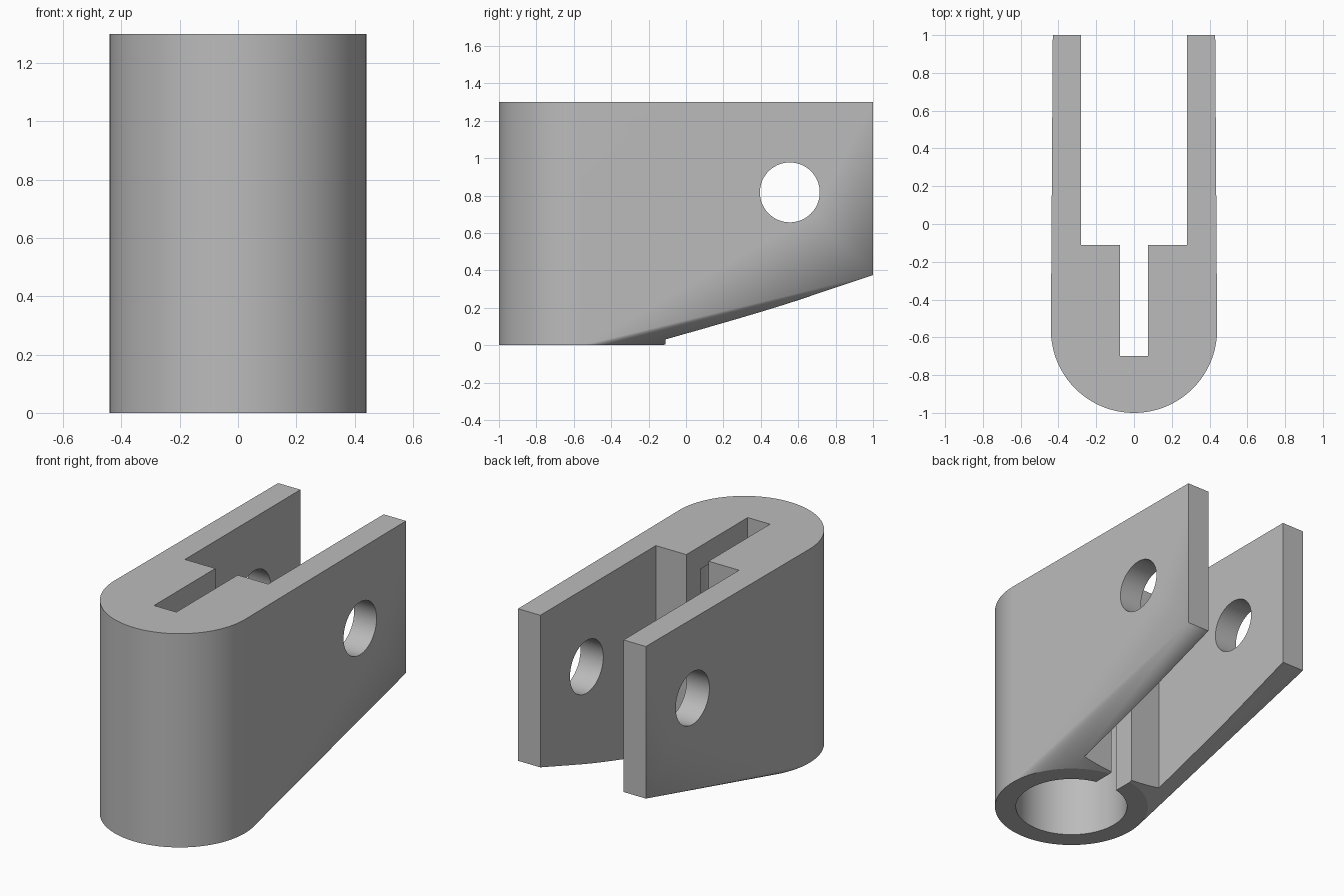
import bpy, bmesh, math
from mathutils import Matrix

if "Cube" in bpy.data.objects:
    bpy.data.objects.remove(bpy.data.objects["Cube"])

R, CY, H = 0.44, -0.56, 1.30      # nose radius, nose centre, height
SEG = 192

grey = bpy.data.materials.new("plain_grey")
grey.diffuse_color = (0.5, 0.5, 0.5, 1)
grey.use_nodes = True
grey.node_tree.nodes["Principled BSDF"].inputs["Base Color"].default_value = grey.diffuse_color


def make_object(name, bm):
    mesh = bpy.data.meshes.new(name)
    bmesh.ops.recalc_face_normals(bm, faces=bm.faces)
    bm.to_mesh(mesh)
    bm.free()
    obj = bpy.data.objects.new(name, mesh)
    bpy.context.collection.objects.link(obj)
    return obj


def box(name, x0, x1, y0, y1, z0, z1):
    bm = bmesh.new()
    bmesh.ops.create_cube(bm, size=1, matrix=Matrix.Translation(
        ((x0 + x1) / 2, (y0 + y1) / 2, (z0 + z1) / 2))
        @ Matrix.Diagonal((x1 - x0, y1 - y0, z1 - z0, 1)))
    return make_object(name, bm)


def cylinder(name, radius, depth, matrix, segments):
    bm = bmesh.new()
    bmesh.ops.create_cone(bm, cap_ends=True, segments=segments, radius1=radius,
                          radius2=radius, depth=depth, matrix=matrix)
    return make_object(name, bm)


# Clevis body: round nose hulled to a raised, slightly narrower back edge
bm = bmesh.new()
for z in (0, H):
    for i in range(SEG):
        a = 2 * math.pi * i / SEG
        bm.verts.new((R * math.cos(a), CY + R * math.sin(a), z))
for x in (-0.43, 0.43):
    for z in (0.375, H):
        bm.verts.new((x, 1.0, z))
hull = bmesh.ops.convex_hull(bm, input=bm.verts)
loose = [v for v in bm.verts if not v.link_faces]
bmesh.ops.delete(bm, geom=loose, context='VERTS')
bmesh.ops.dissolve_limit(bm, angle_limit=math.radians(0.2),
                         verts=bm.verts, edges=bm.edges)
body = make_object("clevis_body", bm)
body.data.materials.append(grey)

# Cutters: fork gap, narrow slot, blind socket from below, cross pin hole
cutters = [
    box("fork_gap_cutter", -0.28, 0.28, -0.11, 1.2, -0.2, 1.5),
    box("narrow_slot_cutter", -0.075, 0.075, -0.70, 0.1, -0.25, 1.55),
    cylinder("socket_cutter", 0.32, 1.36,
             Matrix.Translation((0, CY, 0.48)), 128),
    cylinder("pin_hole_cutter", 0.16, 1.4,
             Matrix.Translation((0, 0.555, 0.817))
             @ Matrix.Rotation(math.pi / 2, 4, 'Y'), 96),
]
bpy.context.view_layer.objects.active = body
for cutter in cutters:
    mod = body.modifiers.new(cutter.name, 'BOOLEAN')
    mod.operation = 'DIFFERENCE'
    mod.solver = 'EXACT'
    mod.object = cutter
    bpy.ops.object.modifier_apply(modifier=mod.name)
for cutter in cutters:
    bpy.data.objects.remove(cutter)

# Smooth round walls, crisp edges
bpy.ops.object.select_all(action='DESELECT')
body.select_set(True)
bpy.ops.object.shade_smooth_by_angle(angle=math.radians(15))
